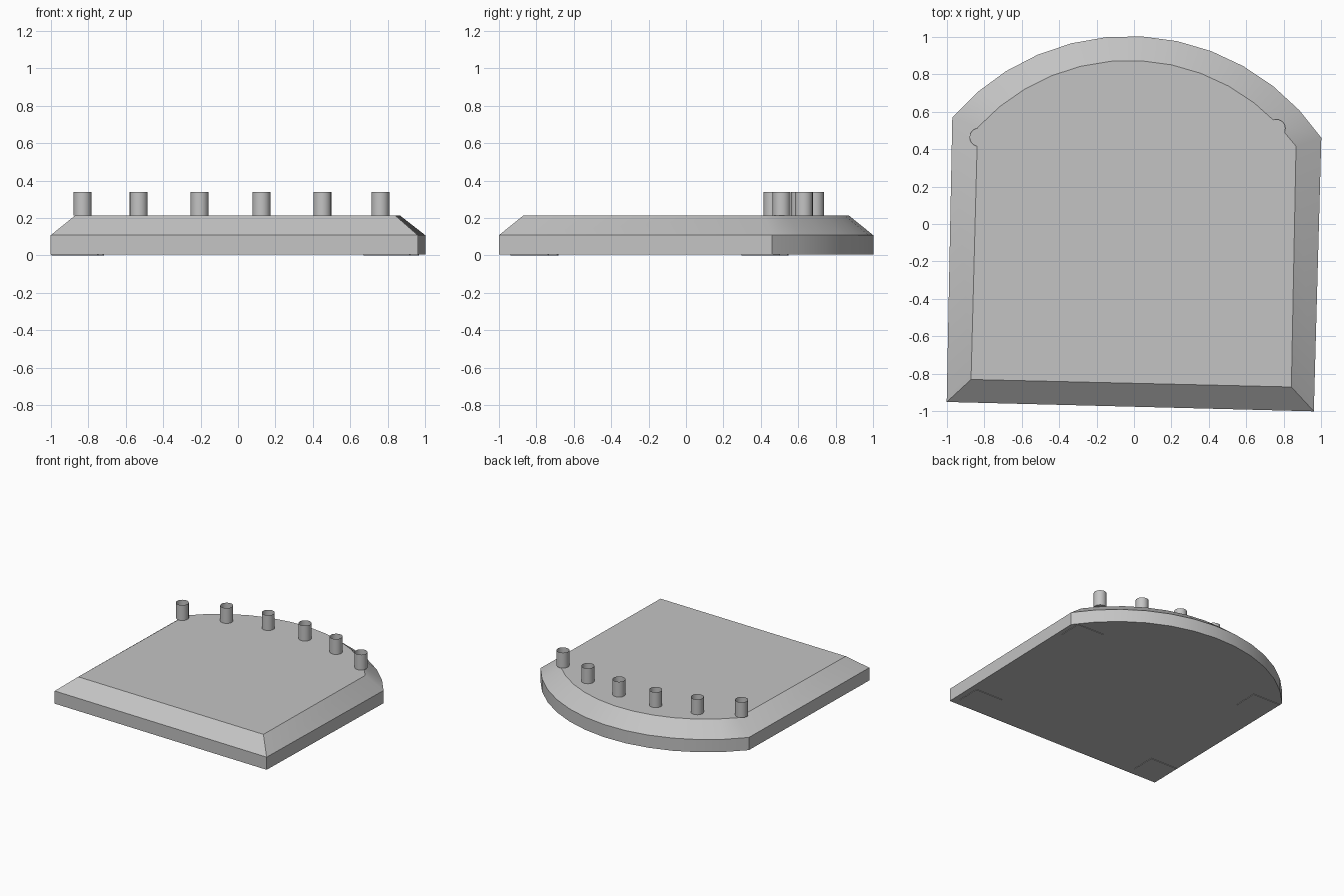
import bpy, bmesh, math
from mathutils import Vector, Matrix

cube = bpy.data.objects.get("Cube")
if cube:
    bpy.data.objects.remove(cube, do_unlink=True)

# single grey material
grey = bpy.data.materials.new("plain_grey")
grey.use_nodes = True
grey.diffuse_color = (0.55, 0.55, 0.55, 1)
grey.node_tree.nodes["Principled BSDF"].inputs["Base Color"].default_value = (0.55, 0.55, 0.55, 1)

TILT = math.radians(-1.6)          # the whole board is turned slightly
ARC_STEPS = 12


def finish(name, bm, smooth_angle=30):
    mesh = bpy.data.meshes.new(name)
    bm.to_mesh(mesh)
    bm.free()
    mesh.materials.append(grey)
    obj = bpy.data.objects.new(name, mesh)
    bpy.context.collection.objects.link(obj)
    bpy.ops.object.select_all(action='DESELECT')
    bpy.context.view_layer.objects.active = obj
    obj.select_set(True)
    bpy.ops.object.shade_smooth_by_angle(angle=math.radians(smooth_angle))
    return obj


def outline(front_left, front_right, back_right, back_left, sagitta):
    """Straight front and sides, closed by a circular arc at the back."""
    a, b = Vector(back_right), Vector(back_left)
    chord = b - a
    half = chord.length / 2
    radius = (half ** 2 + sagitta ** 2) / (2 * sagitta)
    normal = Vector((-chord.y, chord.x)).normalized()
    if normal.y < 0:
        normal = -normal
    centre = (a + b) / 2 - normal * (radius - sagitta)
    start = math.atan2(a.y - centre.y, a.x - centre.x)
    end = math.atan2(b.y - centre.y, b.x - centre.x)
    pts = [Vector(front_left), Vector(front_right)]
    for i in range(ARC_STEPS + 1):
        t = start + (end - start) * i / ARC_STEPS
        pts.append(centre + radius * Vector((math.cos(t), math.sin(t))))
    return pts


# board: straight wall below, sloped rim above
outer = outline((-1.0, -0.95), (0.96, -1.0), (1.0, 0.46), (-0.97, 0.57), 0.487)
inner = outline((-0.87, -0.83), (0.84, -0.87), (0.865, 0.415), (-0.835, 0.515), 0.407)
bm = bmesh.new()
rings = [[bm.verts.new((p.x, p.y, z)) for p in pts]
         for pts, z in ((outer, 0.004), (outer, 0.108), (inner, 0.213))]
for low, high in zip(rings, rings[1:]):
    for i in range(len(low)):
        j = (i + 1) % len(low)
        bm.faces.new((low[i], low[j], high[j], high[i]))
bm.faces.new(rings[-1])
bm.faces.new(rings[0][::-1])
bmesh.ops.recalc_face_normals(bm, faces=bm.faces)
finish("board", bm)

# pegs: open-topped tubes with a closed floor, set along the curved back
PEG_R, PEG_BOTTOM, PEG_TOP = 0.048, 0.214, 0.34
pegs = [(-0.83, 0.463), (-0.53, 0.61), (-0.205, 0.685),
        (0.125, 0.69), (0.45, 0.63), (0.76, 0.511)]
for n, (x, y) in enumerate(pegs, 1):
    bm = bmesh.new()
    bmesh.ops.create_cone(bm, cap_ends=True, segments=20, radius1=PEG_R, radius2=PEG_R,
                          depth=PEG_TOP - PEG_BOTTOM,
                          matrix=Matrix.Translation((x, y, (PEG_TOP + PEG_BOTTOM) / 2)))
    top = [f for f in bm.faces if f.normal.z > 0.9]
    bmesh.ops.delete(bm, geom=top, context='FACES_ONLY')
    finish(f"peg_{n}", bm)

# thin pads under the four corners
pads = {"front_left_pad": (0.795, -0.835), "back_left_pad": (0.84, 0.40),
        "back_right_pad": (-0.84, 0.445), "front_right_pad": (-0.87, -0.785)}
for name, (x, y) in pads.items():
    bm = bmesh.new()
    place = (Matrix.Translation((x, y, 0.003)) @ Matrix.Rotation(TILT, 4, 'Z')
             @ Matrix.Diagonal((0.245, 0.2, 0.006, 1)))
    bmesh.ops.create_cube(bm, size=1, matrix=place)
    finish(name, bm)
